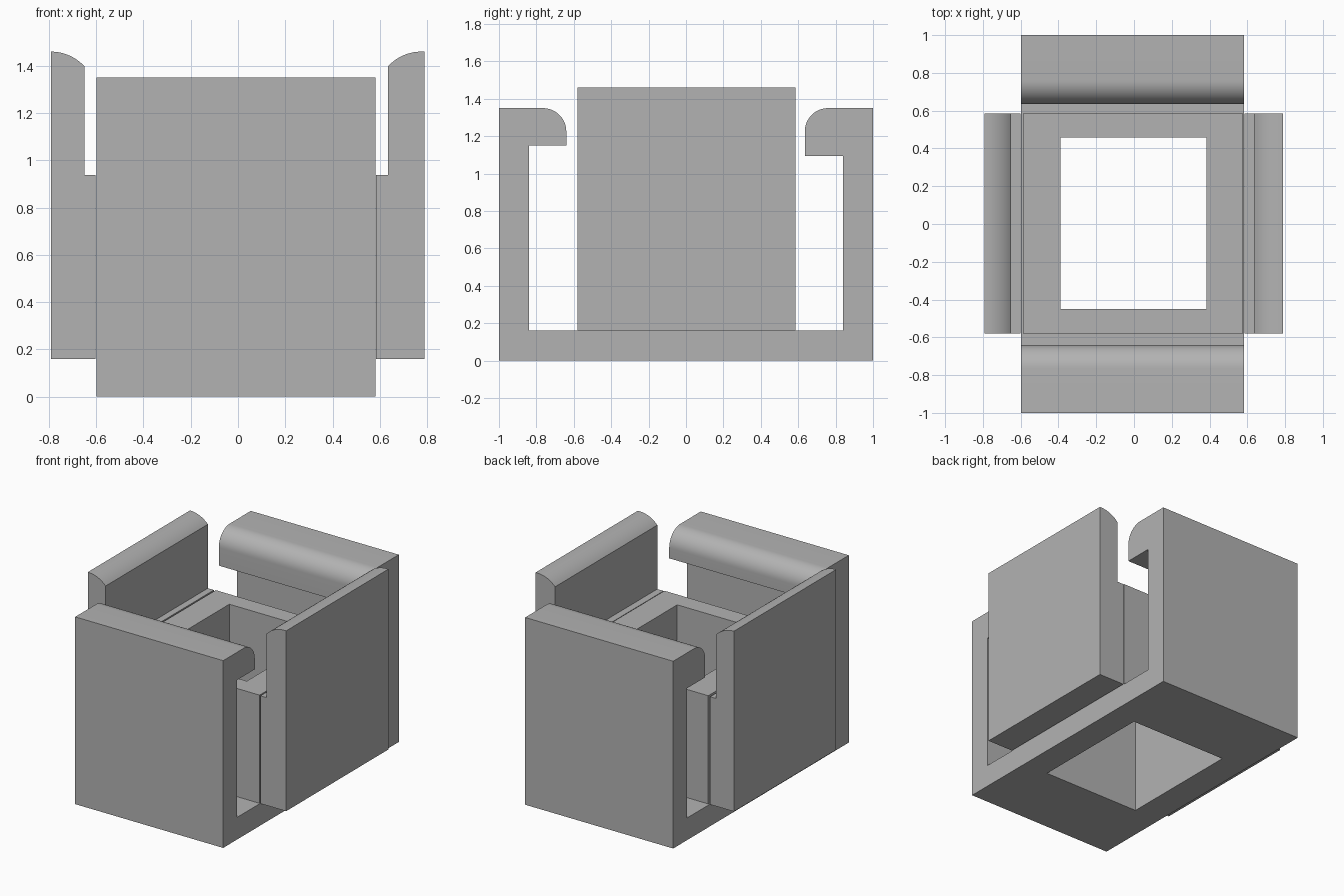
import bpy
import bmesh
import math

default_cube = bpy.data.objects.get("Cube")
if default_cube:
    bpy.data.objects.remove(default_cube, do_unlink=True)

grey = bpy.data.materials.new("plain grey")
grey.use_nodes = True
grey.diffuse_color = (0.45, 0.45, 0.45, 1)
grey.node_tree.nodes["Principled BSDF"].inputs["Base Color"].default_value = (0.45, 0.45, 0.45, 1)


def arc(cx, cz, r, a0, a1, n=14):
    """Points on a circular arc, angles in degrees."""
    angles = [math.radians(a0 + (a1 - a0) * i / n) for i in range(n + 1)]
    return [(cx + r * math.cos(a), cz + r * math.sin(a)) for a in angles]


def extrude(name, profile, axis, lo, hi):
    """Extrude a (horizontal, z) profile along the x or y axis."""
    bm = bmesh.new()
    place = (lambda u, z: (lo, u, z)) if axis == "x" else (lambda u, z: (u, lo, z))
    face = bm.faces.new([bm.verts.new(place(u, z)) for u, z in profile])
    new = bmesh.ops.extrude_face_region(bm, geom=[face])["geom"]
    step = (hi - lo, 0, 0) if axis == "x" else (0, hi - lo, 0)
    bmesh.ops.translate(bm, vec=step, verts=[g for g in new if isinstance(g, bmesh.types.BMVert)])
    bmesh.ops.recalc_face_normals(bm, faces=bm.faces[:])
    mesh = bpy.data.meshes.new(name)
    bm.to_mesh(mesh)
    bm.free()
    mesh.materials.append(grey)
    obj = bpy.data.objects.new(name, mesh)
    bpy.context.collection.objects.link(obj)
    return obj


def smooth(obj):
    bpy.ops.object.select_all(action="DESELECT")
    obj.select_set(True)
    bpy.context.view_layer.objects.active = obj
    bpy.ops.object.shade_smooth_by_angle(angle=math.radians(25))


def box_profile(u0, u1, z0, z1):
    return [(u0, z0), (u1, z0), (u1, z1), (u0, z1)]


# U-shaped cradle whose front and back walls end in rounded hooks
cradle = extrude("hooked_cradle", [
    (-1, 0), (1, 0), (1, 1.35),
    *arc(0.76, 1.225, 0.125, 90, 180),
    (0.635, 1.095), (0.84, 1.095), (0.84, 0.16),
    (-0.84, 0.16), (-0.84, 1.15), (-0.64, 1.15),
    *arc(-0.765, 1.225, 0.125, 0, 90),
    (-1, 1.35)], "x", -0.598, 0.582)

# Central block standing on the cradle floor
block = extrude("central_block", box_profile(-0.587, 0.578, 0.16, 0.94), "y", -0.58, 0.585)

# Rectangular shaft through block and floor
cutter = extrude("shaft_cutter", box_profile(-0.39, 0.385, -0.2, 1.2), "y", -0.45, 0.458)
cutter.hide_render = True
cutter.hide_set(True)
for obj in (cradle, block):
    cut = obj.modifiers.new("shaft", "BOOLEAN")
    cut.operation = "DIFFERENCE"
    cut.solver = "EXACT"
    cut.object = cutter
    bpy.context.view_layer.objects.active = obj
    bpy.ops.object.modifier_apply(modifier=cut.name)
bpy.data.objects.remove(cutter, do_unlink=True)
smooth(cradle)

# Side walls with a thick lower part and a sloping rounded top
walls = [("right_wall", -1, 0.602, 0.65, 0.792, 0.792),
         ("left_wall", 1, 0.585, 0.635, 0.79, 0.775)]
for name, side, inner, upper, outer, bend in walls:
    run, drop = bend - upper, 0.062
    r = (run ** 2 + drop ** 2) / (2 * drop)
    sweep = math.degrees(math.asin(run / r))
    profile = [(inner, 0.16), (outer, 0.16)]
    if outer > bend:
        profile.append((outer, 1.46))
    profile += arc(bend, 1.46 - r, r, 90, 90 + sweep, 10)
    profile += [(upper, 0.937), (inner, 0.937)]
    smooth(extrude(name, [(side * u, z) for u, z in profile], "y", -0.58, 0.585))
